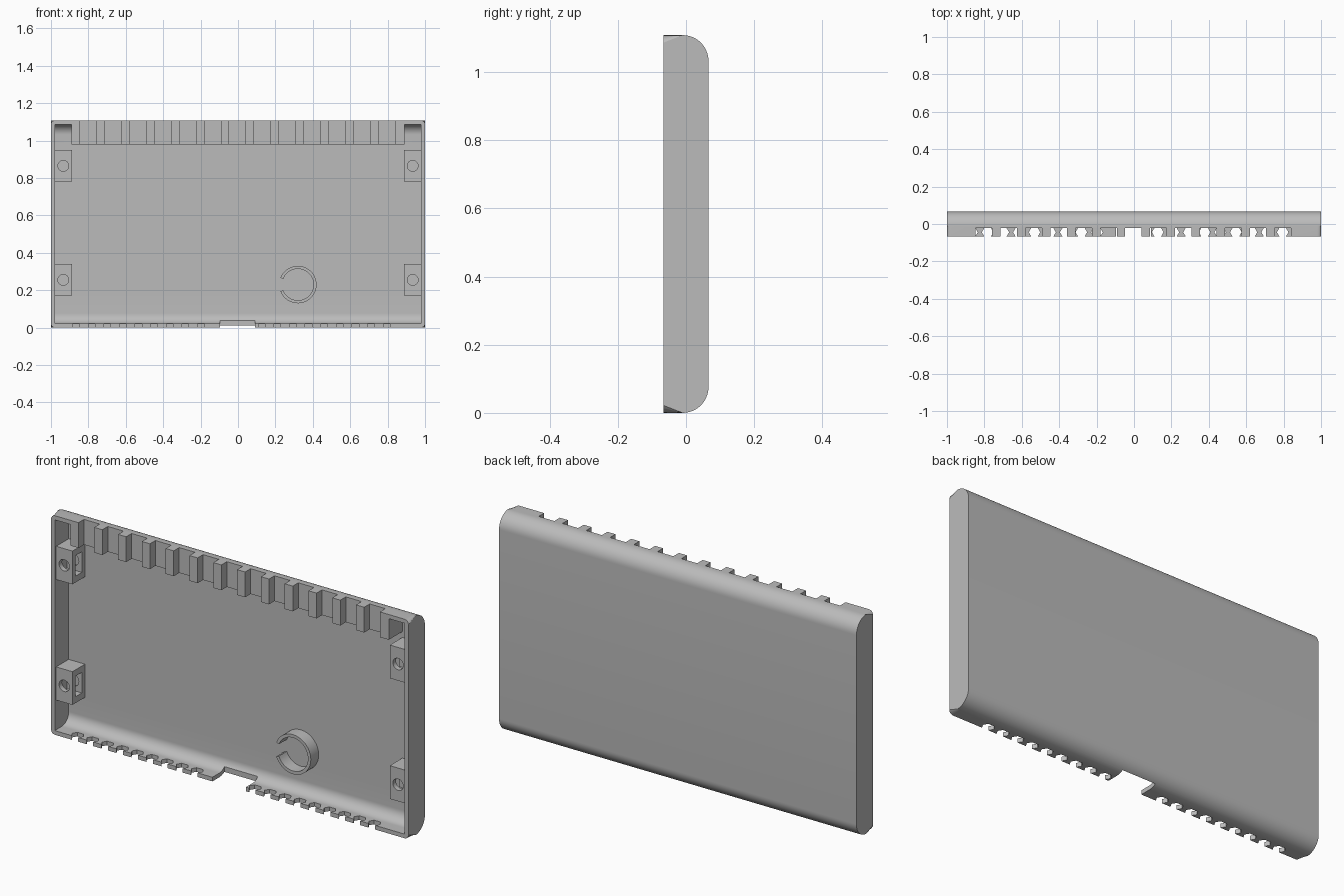
import bpy, bmesh, math

cube = bpy.data.objects.get("Cube")
if cube:
    bpy.data.objects.remove(cube)

grey = bpy.data.materials.new("plain_grey")
grey.use_nodes = True
COLOR = (0.5, 0.5, 0.5, 1)
grey.diffuse_color = COLOR
grey.node_tree.nodes["Principled BSDF"].inputs["Base Color"].default_value = COLOR

H, FRONT, BACK, WALL, R = 1.108, -0.066, 0.066, 0.021, 0.076


def to_object(name, bm):
    bmesh.ops.recalc_face_normals(bm, faces=bm.faces)
    mesh = bpy.data.meshes.new(name)
    bm.to_mesh(mesh)
    bm.free()
    obj = bpy.data.objects.new(name, mesh)
    bpy.context.collection.objects.link(obj)
    mesh.materials.append(grey)
    return obj


def prism(bm, points, axis, lo, hi):
    """Extrude a flat outline along an axis."""
    def place(p, t):
        return {"x": (t, p[0], p[1]), "y": (p[0], t, p[1]), "z": (p[0], p[1], t)}[axis]
    a = [bm.verts.new(place(p, lo)) for p in points]
    b = [bm.verts.new(place(p, hi)) for p in points]
    bm.faces.new(a)
    bm.faces.new(b[::-1])
    n = len(points)
    for i in range(n):
        j = (i + 1) % n
        bm.faces.new((a[i], b[i], b[j], a[j]))


def box(bm, x0, x1, y0, y1, z0, z1):
    prism(bm, [(x0, y0), (x1, y0), (x1, y1), (x0, y1)], "z", z0, z1)


def arc(cx, cy, r, a0, a1, n):
    angles = [math.radians(a0 + (a1 - a0) * i / n) for i in range(n + 1)]
    return [(cx + r * math.cos(a), cy + r * math.sin(a)) for a in angles]


def tray_profile(front, inset):
    """Side outline with large rounds on the two back edges."""
    r, cy = R - inset, BACK - R
    return ([(front, inset)] + arc(cy, R, r, -90, 0, 12)
            + arc(cy, H - R, r, 0, 90, 12) + [(front, H - inset)])


def cut(target, bm):
    cutter = to_object("cutter", bm)
    cutter.hide_render = True
    mod = target.modifiers.new("cut", "BOOLEAN")
    mod.operation, mod.solver, mod.object = "DIFFERENCE", "EXACT", cutter
    bpy.context.view_layer.objects.active = target
    bpy.ops.object.modifier_apply(modifier=mod.name)
    bpy.data.objects.remove(cutter)


# Outer shell with softly rounded ends
bm = bmesh.new()
prism(bm, tray_profile(FRONT, 0), "x", -1, 1)
ends = [e for e in bm.edges
        if e.verts[0].co.x == e.verts[1].co.x
        and not all(v.co.y < FRONT + 0.001 for v in e.verts)]
bmesh.ops.bevel(bm, geom=ends, offset=0.022, segments=4, profile=0.5, affect="EDGES")
shell = to_object("shell", bm)

# Hollow, leaving the comb bar and the four screw posts standing
bm = bmesh.new()
prism(bm, tray_profile(-0.2, WALL), "x", -1 + WALL, 1 - WALL)
hollow = to_object("hollow", bm)
posts = [(s, z) for s in (-1, 1) for z in (0.255, 0.865)]
bm = bmesh.new()
box(bm, -0.89, 0.89, -0.3, 0.2, 0.98, 1.3)
for s, z in posts:
    box(bm, *sorted((s * 0.888, s * 1.1)), -0.055, 0.2, z - 0.084, z + 0.084)
cut(hollow, bm)
bm = bmesh.new()
bm.from_mesh(hollow.data)
bpy.data.objects.remove(hollow)
cut(shell, bm)

# Rectangular slots in the top comb, waisted slots in the bottom lip, central notch
bm = bmesh.new()
for k in range(-6, 7):
    x = -0.003 + k * 0.1332
    box(bm, x - 0.044, x + 0.044, -0.2, -0.022, 0.9, 1.3)
slot = [(-0.018, -0.2), (0.018, -0.2), (0.018, FRONT), (0.031, -0.044),
        (0.018, -0.022), (-0.018, -0.022), (-0.031, -0.044), (-0.018, FRONT)]
for start in (-0.866, 0.127):
    for k in range(9):
        x = start + k * 0.0835
        prism(bm, [(x + u, v) for u, v in slot], "z", -0.1, 0.05)
box(bm, -0.097, 0.09, -0.2, 0.03, -0.1, 0.06)
cut(shell, bm)

# Screw holes, then nut pockets opening towards the middle
bm = bmesh.new()
for s, z in posts:
    prism(bm, arc(s * 0.934, z, 0.029, 0, 345, 23), "y", -0.2, 0.03)
cut(shell, bm)
bm = bmesh.new()
for s, z in posts:
    box(bm, *sorted((s * 0.87, s * 0.97)), -0.03, 0.02, z - 0.052, z + 0.052)
cut(shell, bm)

# Open clip ring on the floor
bm = bmesh.new()
prism(bm, arc(0.32, 0.23, 0.1, -159, 159, 40) + arc(0.32, 0.23, 0.084, 159, -159, 40),
      "y", -0.018, 0.05)
ring = to_object("clip_ring", bm)

for obj in (shell, ring):
    bpy.ops.object.select_all(action="DESELECT")
    obj.select_set(True)
    bpy.context.view_layer.objects.active = obj
    bpy.ops.object.shade_smooth_by_angle(angle=math.radians(30))
